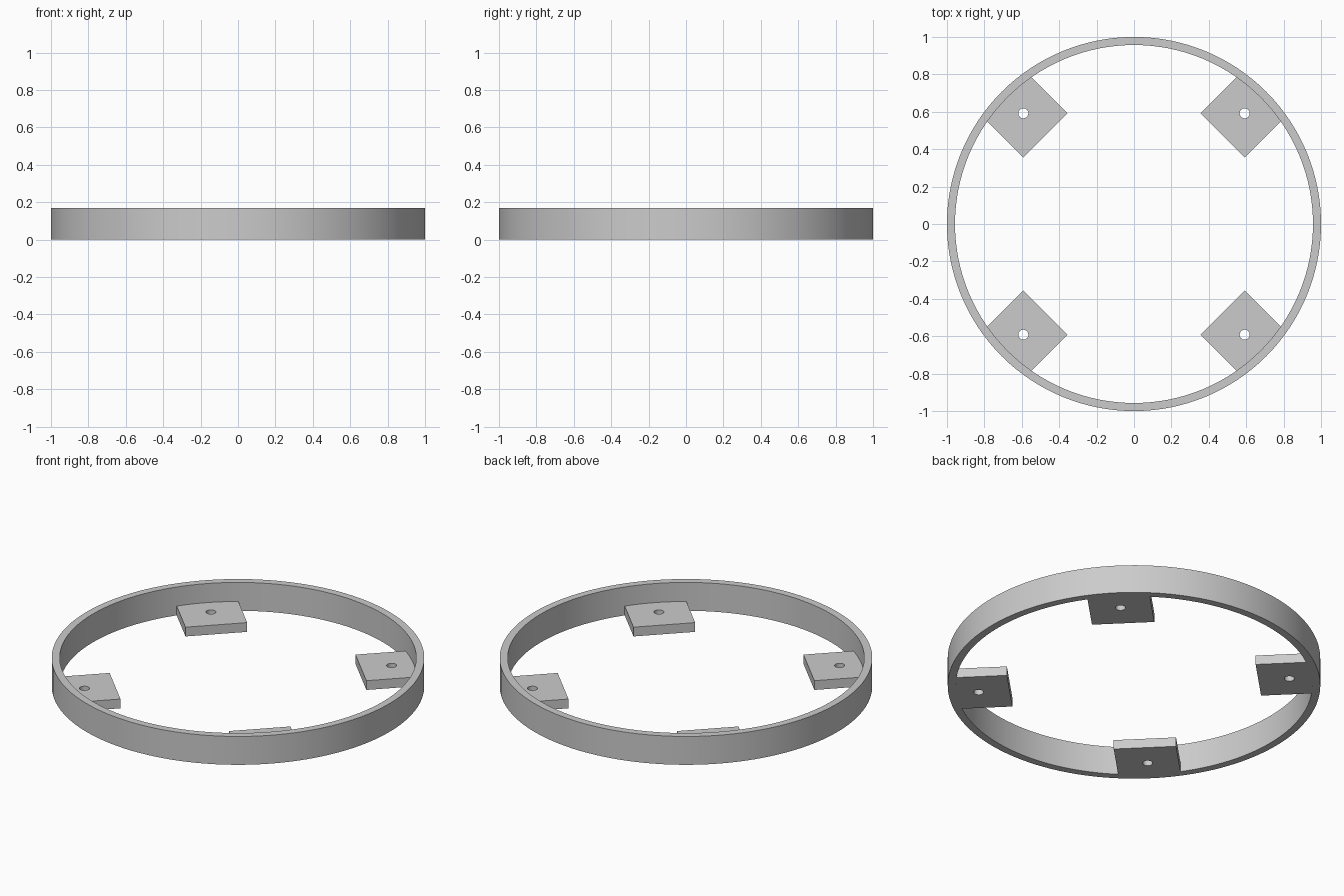
import bpy, bmesh, math
from mathutils import Vector, Matrix

if "Cube" in bpy.data.objects:
    bpy.data.objects.remove(bpy.data.objects["Cube"])

R_OUT, R_IN, RING_H = 1.0, 0.957, 0.168
TAB_IN, TAB_HALF, TAB_H = 0.67, 0.168, 0.055
HOLE_R, HOLE_POS = 0.027, 0.837
SEGS = 128

grey = bpy.data.materials.new("light grey")
grey.diffuse_color = (0.6, 0.6, 0.6, 1)
grey.use_nodes = True
grey.node_tree.nodes["Principled BSDF"].inputs["Base Color"].default_value = grey.diffuse_color


def circle(radius, n, cx=0.0):
    return [(cx + radius * math.cos(2 * math.pi * i / n),
             radius * math.sin(2 * math.pi * i / n)) for i in range(n)]


def plate(name, loops, height, angle=0.0):
    """Extrude a flat outline with holes up from the ground."""
    bm = bmesh.new()
    edges = []
    for loop in loops:
        vs = [bm.verts.new((x, y, 0)) for x, y in loop]
        edges += [bm.edges.new((vs[i], vs[(i + 1) % len(vs)])) for i in range(len(vs))]
    bmesh.ops.triangle_fill(bm, edges=edges, use_beauty=True, normal=Vector((0, 0, 1)))
    ext = bmesh.ops.extrude_face_region(bm, geom=bm.faces[:], use_keep_orig=True)
    top = [g for g in ext["geom"] if isinstance(g, bmesh.types.BMVert)]
    bmesh.ops.translate(bm, verts=top, vec=(0, 0, height))
    bmesh.ops.recalc_face_normals(bm, faces=bm.faces[:])
    bm.transform(Matrix.Rotation(angle, 4, 'Z'))
    me = bpy.data.meshes.new(name)
    bm.to_mesh(me)
    bm.free()
    me.materials.append(grey)
    ob = bpy.data.objects.new(name, me)
    bpy.context.collection.objects.link(ob)
    bpy.ops.object.select_all(action='DESELECT')
    ob.select_set(True)
    bpy.context.view_layer.objects.active = ob
    bpy.ops.object.shade_smooth_by_angle(angle=math.radians(30))
    return ob


# Outer band
plate("ring", [circle(R_OUT, SEGS), circle(R_IN, SEGS)], RING_H)

# Four mounting tabs with screw holes, their outer ends following the band
half = math.asin(TAB_HALF / R_IN)
arc = [(R_IN * math.cos(a), R_IN * math.sin(a))
       for a in (-half + 2 * half * i / 8 for i in range(9))]
outline = [(TAB_IN, TAB_HALF), (TAB_IN, -TAB_HALF)] + arc
for k in range(4):
    plate(f"mounting_tab_{k + 1}", [outline, circle(HOLE_R, 24, HOLE_POS)],
          TAB_H, math.radians(45 + 90 * k))
